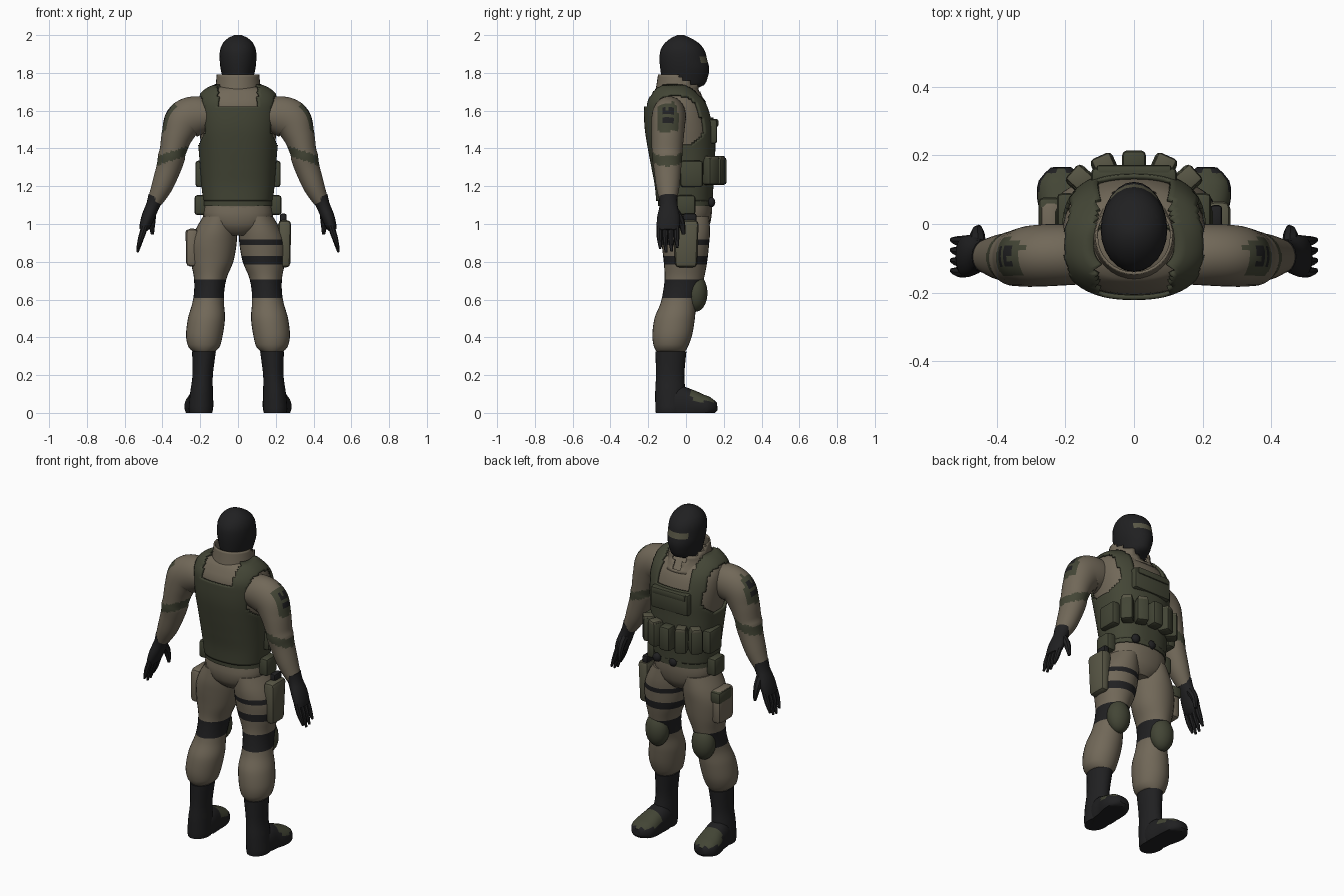
import bpy, bmesh, math
from mathutils import Vector

if "Cube" in bpy.data.objects:
    bpy.data.objects.remove(bpy.data.objects["Cube"])

COLORS = {"tan_cloth": (0.165, 0.138, 0.098), "olive_green": (0.056, 0.060, 0.036),
          "black_cloth": (0.0145, 0.0145, 0.0155), "light_olive": (0.098, 0.094, 0.060)}
MATS = []
for nm, c in COLORS.items():
    m = bpy.data.materials.new(nm)
    m.diffuse_color = (*c, 1)
    m.use_nodes = True
    m.node_tree.nodes["Principled BSDF"].inputs["Base Color"].default_value = m.diffuse_color
    MATS.append(m)
TAN, OLIVE, BLACK, LIGHT = range(4)


def finish(name, bm):
    me = bpy.data.meshes.new(name)
    bm.to_mesh(me)
    bm.free()
    for m in MATS:
        me.materials.append(m)
    ob = bpy.data.objects.new(name, me)
    bpy.context.collection.objects.link(ob)
    return ob


def smooth_path(secs, step):
    """Catmull-Rom interpolation of sections (x, y, z, ru, rv)."""
    out = []
    for i in range(len(secs) - 1):
        p0, p1 = secs[max(i - 1, 0)], secs[i]
        p2, p3 = secs[i + 1], secs[min(i + 2, len(secs) - 1)]
        n = max(1, round((Vector(p2[:3]) - Vector(p1[:3])).length / step))
        for k in range(n):
            t = k / n
            out.append([0.5 * (2 * b + (c - a) * t + (2 * a - 5 * b + 4 * c - d) * t * t
                               + (3 * b - a - 3 * c + d) * t ** 3) for a, b, c, d in zip(p0, p1, p2, p3)])
    out.append(list(secs[-1]))
    return out


def loft(name, secs, mat=TAN, rule=None, ref=None, n=24, step=0.02, power=2.0, s=1, caps=True, grow=0):
    """Skin oval rings; ref gives the sideways axis, otherwise rings stay level."""
    secs = smooth_path([(s * a, b, c, d, e) for a, b, c, d, e in secs], step)
    bm = bmesh.new()
    rings = []
    for i, (x, y, z, ru, rv) in enumerate(secs):
        u, v = Vector((1, 0, 0)), Vector((0, 1, 0))
        if ref:
            t = (Vector(secs[min(i + 1, len(secs) - 1)][:3]) - Vector(secs[max(i - 1, 0)][:3])).normalized()
            v = Vector(ref)
            v = (v - t * v.dot(t)).normalized()
            u = v.cross(t)
        ring = []
        for j in range(n):
            a = 2 * math.pi * j / n
            ca, sa = math.cos(a), math.sin(a)
            ca = math.copysign(abs(ca) ** (2 / power), ca) * (max(ru, .003) + grow)
            sa = math.copysign(abs(sa) ** (2 / power), sa) * (max(rv, .003) + grow)
            co = Vector((x, y, z)) + u * ca + v * sa
            co.z = max(co.z, 0)
            ring.append(bm.verts.new(co))
        rings.append(ring)
    for r, q in zip(rings, rings[1:]):
        for j in range(n):
            k = (j + 1) % n
            bm.faces.new((r[j], r[k], q[k], q[j]))
    if caps:
        bm.faces.new(rings[0])
        bm.faces.new(rings[-1])
        bmesh.ops.recalc_face_normals(bm, faces=bm.faces[:])
    dead = []
    for f in bm.faces:
        c = f.calc_center_median()
        f.material_index = mat
        if rule:
            r = rule(s * c.x, c.y, c.z)
            if r is None:
                dead.append(f)
            else:
                f.material_index = r
    bmesh.ops.delete(bm, geom=dead, context='FACES')
    return finish(name, bm)


def shell(ob, thick):
    md = ob.modifiers.new("thickness", 'SOLIDIFY')
    md.thickness, md.offset = thick, 1


def block(name, loc, size, mat, turn=0, bevel=0.015, taper=1.0):
    """Rounded pouch; taper scales the lower end."""
    bm = bmesh.new()
    bmesh.ops.create_cube(bm, size=1)
    for v in bm.verts:
        k = taper if v.co.z < 0 else 1
        v.co = Vector((v.co.x * size[0] * k, v.co.y * size[1] * k, v.co.z * size[2]))
    bmesh.ops.bevel(bm, geom=bm.edges[:], offset=bevel, segments=2, affect='EDGES', profile=0.5)
    for f in bm.faces:
        f.material_index = mat
    ob = finish(name, bm)
    ob.location = loc
    ob.rotation_euler.z = turn
    return ob


def ball(name, loc, size, mat):
    bm = bmesh.new()
    bmesh.ops.create_uvsphere(bm, u_segments=16, v_segments=10, radius=1)
    for v in bm.verts:
        v.co = Vector((v.co.x * size[0], v.co.y * size[1], v.co.z * size[2]))
    for f in bm.faces:
        f.material_index = mat
    finish(name, bm).location = loc


def span(z, back, front, rx):
    return (0, (back + front) / 2, z, rx, (front - back) / 2)


# Head with balaclava and eye opening
loft("head", [span(1.64, -.11, .03, .07), span(1.705, -.115, .035, .07), span(1.735, -.12, .095, .072),
              span(1.77, -.128, .113, .08), span(1.82, -.136, .123, .092), span(1.87, -.14, .112, .097),
              span(1.92, -.135, .098, .095), span(1.96, -.11, .065, .078), span(1.987, -.075, .02, .048),
              span(2.0, -.045, -.01, .02)],
     rule=lambda x, y, z: LIGHT if y > .045 and 1.85 < z < 1.893 and abs(x) < .075 else BLACK, step=.015)

# Collar open at the throat
collar = loft("collar", [span(1.64, -.17, .10, .14), span(1.70, -.155, .07, .115), span(1.79, -.14, .065, .105)],
              rule=lambda x, y, z: None if y > 0 and abs(x) < (z - 1.62) * .45
              or z > 1.79 - max(0, y + .06) * .5 else TAN, n=32, caps=False)
shell(collar, .008)

# Shirt, vest and pelvis
TORSO = [span(1.08, -.14, .125, .165), span(1.2, -.15, .13, .178), span(1.3, -.168, .138, .186),
         span(1.4, -.187, .14, .194), span(1.5, -.203, .14, .205), span(1.58, -.207, .125, .21),
         span(1.64, -.203, .10, .205), span(1.685, -.18, .06, .185), span(1.715, -.16, .03, .145),
         span(1.735, -.12, .0, .09)]
loft("shirt", TORSO, TAN, n=40, power=2.4)


def vest_rule(x, y, z):
    ax = abs(x)
    if z < 1.125 or z > 1.724:
        return None
    if z < 1.40:
        return OLIVE
    if z < (1.56 if y > 0 else 1.625):
        return OLIVE if ax < max(.165, .205 - (z - 1.40) * .45) else None
    return OLIVE if .102 < ax < .178 + max(0, z - 1.66) else None


shell(loft("vest", TORSO, rule=vest_rule, n=72, step=.01, power=2.4, caps=False, grow=.001), .014)
loft("pelvis", [span(.94, -.09, .09, .07), span(.98, -.13, .12, .15), span(1.04, -.145, .135, .185),
                span(1.10, -.14, .137, .18), span(1.16, -.135, .13, .17)], TAN, power=2.3)
loft("belt", [span(1.095, -.148, .143, .186), span(1.135, -.15, .143, .184)], OLIVE, power=2.3)
for x in (-.01, .10):
    ball("belt_buckle", (x, .135, 1.115), (.026, .02, .026), BLACK)

# Chest panel and magazine pouches
block("chest_panel", (0, .135, 1.49), (.25, .06, .13), OLIVE)
block("chest_flap", (0, .155, 1.535), (.22, .035, .04), OLIVE, bevel=.01)
for i in range(-2, 3):
    a = i * .42
    px, py = .21 * math.sin(a), .03 + .15 * math.cos(a)
    block("magazine_pouch", (px, py, 1.28), (.07, .07, .145), OLIVE, -a)
    if i:
        block("pouch_flap", (px * 1.01, py + .003, 1.345), (.058, .062, .03), LIGHT, -a, .008)

for s in (-1, 1):
    block("side_pouch", (s * .198, .03, 1.265), (.055, .12, .14), OLIVE)
    block("hip_pouch", (s * .198, .0, 1.10), (.065, .10, .105), OLIVE)

    # Arm with sleeve band and shoulder patch
    def arm_rule(x, y, z):
        d = z + .35 * (x - .35)
        if 1.335 < d < 1.385 and x > .25:
            return OLIVE
        if x > .325 and 1.49 < z < 1.645 and abs(y + .097) < .055:
            dark = abs(y + .097) < .03 and (1.585 < z < 1.61 or 1.535 < z < 1.56)
            return BLACK if dark else OLIVE
        return TAN
    loft("arm", [(.13, -.09, 1.575, .085, .085), (.22, -.09, 1.572, .105, .09), (.285, -.093, 1.545, .105, .09),
                 (.322, -.097, 1.47, .084, .086), (.345, -.10, 1.385, .07, .081), (.352, -.10, 1.355, .072, .08),
                 (.366, -.098, 1.30, .066, .073), (.402, -.096, 1.2, .056, .062), (.44, -.094, 1.12, .04, .045)],
         rule=arm_rule, ref=(0, 1, 0), s=s, n=36, step=.011)

    # Gloved hand
    loft("glove", [(.433, -.094, 1.145, .043, .05), (.45, -.092, 1.10, .036, .047), (.475, -.092, 1.04, .035, .06),
                   (.495, -.095, .985, .028, .06), (.505, -.095, .965, .018, .05)], BLACK, ref=(0, 1, 0), s=s, n=16)
    for k in range(4):
        y = -.14 + k * .03
        tip = (.87, .85, .855, .875)[k]
        loft("finger", [(.492, y, .99, .016, .016), (.512, y, .93, .016, .015),
                        (.532, y + .004, tip, .006, .007)], BLACK, ref=(0, 1, 0), s=s, n=8)
    loft("thumb", [(.455, -.07, 1.08, .024, .024), (.457, -.028, 1.02, .021, .02),
                   (.453, -.012, .945, .008, .01)], BLACK, ref=(0, 1, 0), s=s, n=8)

    # Trouser leg with knee band; holster straps on one thigh only
    def leg_rule(x, y, z, s=s):
        if .605 < z < .70:
            return BLACK
        if s > 0 and (.885 < z < .925 or .79 < z < .835):
            return BLACK
        return TAN
    loft("leg", [(.10, -.003, 1.04, .085, .125), (.118, -.003, .96, .112, .13), (.13, -.003, .89, .122, .125),
                 (.137, -.003, .8, .112, .115), (.146, -.008, .72, .088, .105), (.152, -.02, .65, .08, .1),
                 (.158, -.04, .58, .084, .095), (.167, -.06, .5, .098, .107), (.178, -.073, .41, .097, .105),
                 (.18, -.08, .35, .083, .09), (.18, -.08, .325, .058, .075)],
         rule=leg_rule, s=s, n=28, step=.014)
    ball("knee_pad", (s * .155, .052, .635), (.07, .062, .10), OLIVE)

    # Boot shaft, foot and toe cap
    loft("boot_shaft", [(.18, -.08, .325, .063, .082), (.187, -.084, .2, .054, .075), (.193, -.083, .11, .06, .08),
                        (.197, -.082, .02, .064, .08), (.197, -.082, 0, .06, .078)], BLACK, s=s)
    loft("boot_foot", [(.19, -.12, .045, .05, .05), (.195, -.04, .05, .065, .09), (.20, .02, .045, .068, .08),
                       (.208, .08, .035, .075, .065), (.212, .13, .033, .066, .05), (.213, .165, .035, .03, .02)],
         rule=lambda x, y, z: OLIVE if y > .03 and z > .06 else BLACK, ref=(0, 0, 1), s=s, power=2.4)

# Thigh holster and cargo pocket
block("thigh_holster", (.247, 0, .895), (.07, .135, .25), LIGHT, bevel=.022, taper=.85)
block("holster_grip", (.24, .02, 1.03), (.035, .07, .05), BLACK, bevel=.01)
block("cargo_pocket", (-.243, 0, .875), (.065, .14, .2), TAN, bevel=.022)
block("cargo_pocket_flap", (-.246, .015, .935), (.066, .125, .07), OLIVE, bevel=.015)

bpy.ops.object.select_all(action='SELECT')
bpy.context.view_layer.objects.active = bpy.data.objects["head"]
bpy.ops.object.shade_smooth_by_angle(angle=math.radians(42))
